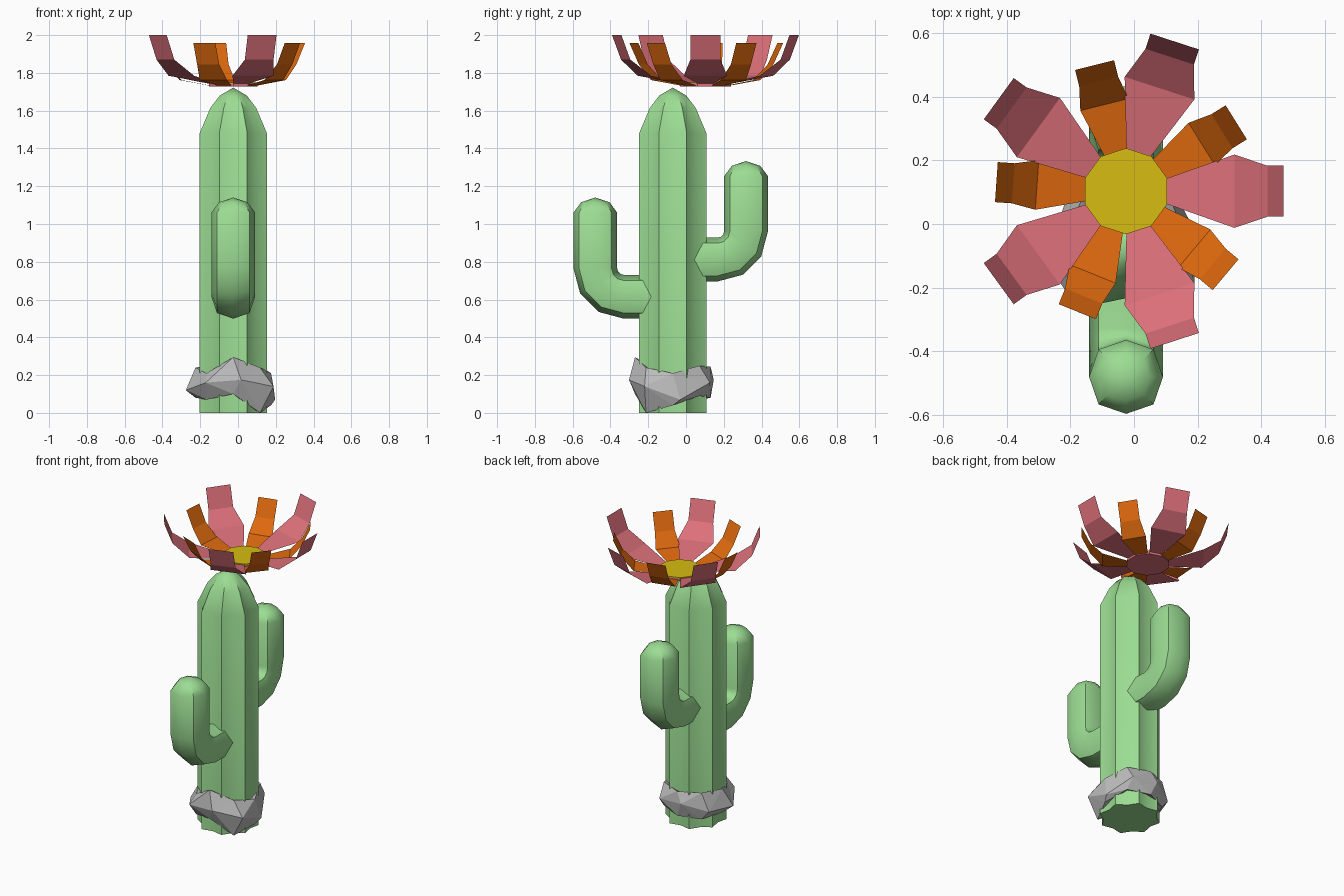
import bpy, bmesh, math
from math import sin, cos, radians

if "Cube" in bpy.data.objects:
    bpy.data.objects.remove(bpy.data.objects["Cube"])

CX = -0.025          # shared centre line of the plant
TRUNK_Y = -0.07


def material(name, rgb):
    m = bpy.data.materials.new(name)
    lin = [((c / 255 + 0.055) / 1.055) ** 2.4 for c in rgb]
    m.diffuse_color = (*lin, 1)
    m.use_nodes = True
    m.node_tree.nodes["Principled BSDF"].inputs["Base Color"].default_value = m.diffuse_color
    return m


GREEN = material("cactus green", (156, 221, 147))
PINK = material("petal pink", (221, 112, 122))
ORANGE = material("petal orange", (224, 106, 14))
YELLOW = material("flower yellow", (215, 188, 18))
GREY = material("stone grey", (188, 188, 188))


def finish(name, bm, mat, smooth=None, fix=True):
    if fix:
        bmesh.ops.recalc_face_normals(bm, faces=bm.faces)
    me = bpy.data.meshes.new(name)
    bm.to_mesh(me)
    bm.free()
    me.materials.append(mat)
    ob = bpy.data.objects.new(name, me)
    bpy.context.collection.objects.link(ob)
    if smooth:
        bpy.ops.object.select_all(action='DESELECT')
        ob.select_set(True)
        bpy.context.view_layer.objects.active = ob
        bpy.ops.object.shade_smooth_by_angle(angle=radians(smooth))
    return ob


def bridge(bm, a, b):
    n = len(a)
    for i in range(n):
        j = (i + 1) % n
        bm.faces.new((a[i], a[j], b[j], b[i]))


def ribbed_tube(name, section, path, tip):
    """section: (angle, radius); path: (y, z, heading, scale); tip: (y, z)."""
    bm = bmesh.new()
    rings = []
    for y, z, head, s in path:
        h = radians(head)
        rings.append([bm.verts.new((CX + r * s * cos(radians(t)),
                                    y - r * s * sin(radians(t)) * sin(h),
                                    z + r * s * sin(radians(t)) * cos(h)))
                      for t, r in section])
    for a, b in zip(rings, rings[1:]):
        bridge(bm, a, b)
    bm.faces.new(rings[0])
    top = bm.verts.new((CX, *tip))
    last = rings[-1]
    for i in range(len(last)):
        bm.faces.new((last[i], last[(i + 1) % len(last)], top))
    return finish(name, bm, GREEN, smooth=42)


# Trunk: eight sharp ribs with shallow valleys between, domed top
trunk_section = [(i * 22.5, 0.193 if i % 2 else 0.163) for i in range(16)]
ribbed_tube("trunk", trunk_section,
            [(TRUNK_Y, 0, 90, 1), (TRUNK_Y, 1.48, 90, 1),
             (TRUNK_Y, 1.615, 90, 0.68), (TRUNK_Y, 1.68, 90, 0.40)],
            (TRUNK_Y, 1.722))

# Arms: out of the trunk, round the elbow and up
arm_section = [(i * 45, 0.122 if i % 2 else 0.116) for i in range(8)]


def arm(name, side, y_up, z_out, z_top):
    bend = 0.15
    path = [(TRUNK_Y + side * 0.08, z_out, 0, 1)]
    for a in (0, 30, 60, 90):
        path.append((y_up - side * bend * (1 - sin(radians(a))),
                     z_out + bend * (1 - cos(radians(a))), a, 1))
    path += [(y_up, z_top - 0.08, 90, 1), (y_up, z_top - 0.025, 90, 0.65)]
    # heading is mirrored for the arm that points towards -y
    path = [(y, z, a if side > 0 else 180 - a, s) for y, z, a, s in path]
    ribbed_tube(name, arm_section, path, (y_up, z_top))


arm("front_arm", -1, -0.48, 0.615, 1.14)
arm("back_arm", 1, 0.318, 0.812, 1.333)

# Stone collar: lumpy faceted ring round the foot
# per direction: top z, middle z, middle radius, bottom z
lumps = [(0.21, 0.07, 0.225, 0.04), (0.25, 0.16, 0.24, 0.09),
         (0.245, 0.175, 0.22, 0.08), (0.25, 0.13, 0.235, 0.07),
         (0.24, 0.12, 0.255, 0.08), (0.21, 0.16, 0.255, 0.07),
         (0.295, 0.175, 0.235, 0.10), (0.24, 0.14, 0.26, 0.0)]
bm = bmesh.new()
rings = [[] for _ in range(5)]
for i, (zt, zm, rm, zb) in enumerate(lumps):
    ring_points = [(0.13, zt - 0.04, 0), (0.20, zt, 0), (rm, zm, 10),
                   (0.20, zb, 0), (0.13, zb + 0.03, 0)]
    for ring, (r, z, twist) in zip(rings, ring_points):
        t = radians(i * 45 + twist)
        ring.append(bm.verts.new((CX + r * cos(t), TRUNK_Y + r * sin(t), z)))
for k in range(5):
    bridge(bm, rings[k], rings[(k + 1) % 5])
bmesh.ops.triangulate(bm, faces=bm.faces, quad_method='SHORT_EDGE')
finish("stone_collar", bm, GREY)

# Flower
FY = 0.103


def petals(name, start, profile, mat):
    """Five folded petals; profile rows are (distance, half width, z)."""
    bm = bmesh.new()
    for k in range(5):
        t = radians(start + 72 * k)
        rows = []
        for d, w, z in profile:
            rows.append([bm.verts.new((CX + d * cos(t) - s * w * sin(t),
                                       FY + d * sin(t) + s * w * cos(t), z))
                         for s in (-1, 1)])
        for a, b in zip(rows, rows[1:]):
            bm.faces.new((a[0], b[0], b[1], a[1]))
    finish(name, bm, mat, fix=False)


petals("pink_petals", 0, [(0.10, 0.035, 1.74), (0.13, 0.041, 1.743),
                          (0.34, 0.115, 1.785), (0.444, 0.08, 1.87),
                          (0.494, 0.08, 2.0)], PINK)
petals("orange_petals", 32, [(0.10, 0.035, 1.732), (0.13, 0.041, 1.734),
                             (0.28, 0.078, 1.762), (0.355, 0.063, 1.845),
                             (0.408, 0.063, 1.957)], ORANGE)


def disc(name, z, depth, mat):
    bm = bmesh.new()
    ring = [bm.verts.new((CX + 0.135 * cos(radians(18 + 36 * i)),
                          FY + 0.135 * sin(radians(18 + 36 * i)), z))
            for i in range(10)]
    face = bm.faces.new(ring)
    out = bmesh.ops.extrude_face_region(bm, geom=[face])
    for v in out["geom"]:
        if isinstance(v, bmesh.types.BMVert):
            v.co.z += depth
    finish(name, bm, mat)


disc("flower_base", 1.728, 0.016, PINK)
disc("flower_centre", 1.744, 0.006, YELLOW)
